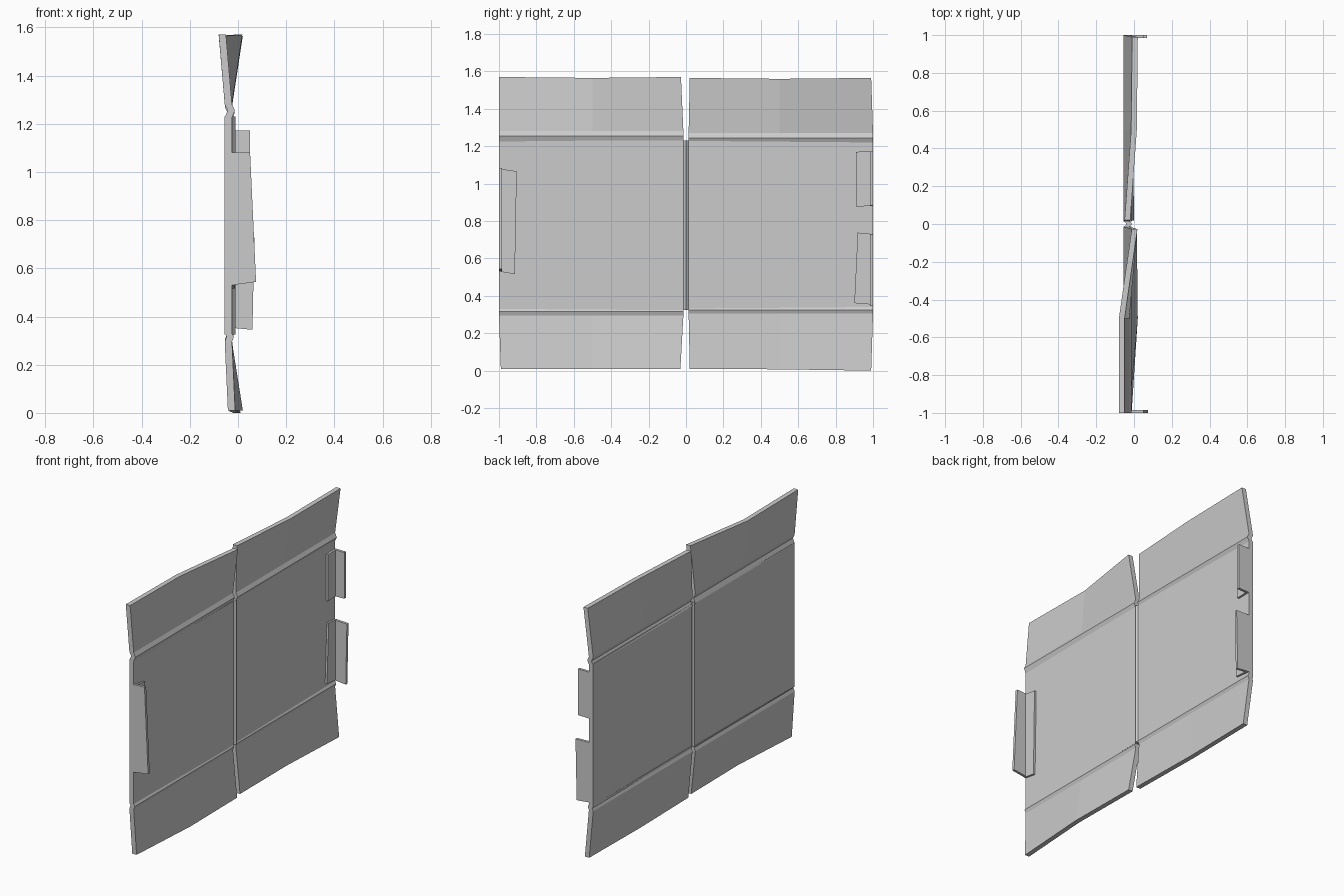
import bpy, bmesh
from mathutils import Vector

cube = bpy.data.objects.get("Cube")
if cube:
    bpy.data.objects.remove(cube, do_unlink=True)

card = bpy.data.materials.new("card_grey")
card.use_nodes = True
card.diffuse_color = (0.6, 0.6, 0.6, 1)
card.node_tree.nodes["Principled BSDF"].inputs["Base Color"].default_value = (0.6, 0.6, 0.6, 1)

THICK = 0.03
FACE = -0.025  # x of the inner face of the main panel


def sheet(name, rows, offset):
    """Skin a grid of points, then thicken it by the offset vector."""
    bm = bmesh.new()
    grid = [[bm.verts.new(p) for p in row] for row in rows]
    for a, b in zip(grid, grid[1:]):
        for i in range(len(a) - 1):
            bm.faces.new((a[i], a[i + 1], b[i + 1], b[i]))
    out = bmesh.ops.extrude_face_region(bm, geom=bm.faces[:], use_keep_orig=True)
    moved = [v for v in out["geom"] if isinstance(v, bmesh.types.BMVert)]
    bmesh.ops.translate(bm, verts=moved, vec=Vector(offset))
    bmesh.ops.recalc_face_normals(bm, faces=bm.faces[:])
    mesh = bpy.data.meshes.new(name)
    bm.to_mesh(mesh)
    bm.free()
    mesh.materials.append(card)
    obj = bpy.data.objects.new(name, mesh)
    bpy.context.collection.objects.link(obj)
    return obj


# Main panel with a raised fold down the middle
fold = [(-1, FACE), (-0.013, FACE + 0.004), (0, FACE + 0.015), (0.013, FACE + 0.004), (1, FACE)]
sheet("main_panel", [[(x, y, z) for y, x in fold] for z in (0.325, 1.23)], (-THICK, 0, 0))


def flap(name, crease, ridge, tip):
    """Flap: crease heights, ridge size, and three tip points (x, y, z)."""
    ys = [-1, -0.5, -0.014] if tip[0][1] < 0 else [0.014, 0.5, 1]
    rows = [[(FACE + dx, y, z) for y in ys] for z, dx in zip(crease, (0, ridge, 0))]
    sheet(name, rows + [tip], (-THICK, 0, 0))


# Four flaps, each slightly warped
flap("upper_front_flap", (1.225, 1.255, 1.28), 0.012,
     [(-0.05, -1, 1.57), (-0.05, -0.5, 1.565), (0.018, -0.027, 1.57)])
flap("upper_back_flap", (1.22, 1.245, 1.27), 0.012,
     [(-0.02, 0.02, 1.565), (0.015, 0.5, 1.56), (0.02, 0.99, 1.565)])
flap("lower_front_flap", (0.33, 0.316, 0.295), 0.008,
     [(-0.012, -0.99, 0.01), (0.02, -0.5, 0.01), (0.015, -0.03, 0.01)])
flap("lower_back_flap", (0.34, 0.325, 0.305), 0.008,
     [(0, 0.02, 0.01), (-0.005, 0.5, 0.007), (0.01, 0.99, 0)])


def tab(name, side, low, high, reach_low, reach_high, lip_low, lip_high, slant):
    """Angled tab: a lip lying on the panel and a wing standing out at its edge."""
    sheet(name + "_lip", [[(FACE, side, low), (FACE, side * lip_low, low - slant)],
                          [(FACE, side, high), (FACE, side * lip_high, high - slant)]],
          (0.013, 0, 0))
    sheet(name + "_wing", [[(FACE, side, low), (reach_low, side, low + slant)],
                           [(FACE, side, high), (reach_high, side, high + slant / 4)]],
          (0, -side * 0.016, 0))


tab("front_tab", -1, 0.53, 1.08, 0.075, 0.05, 0.915, 0.905, 0.014)
tab("upper_back_tab", 1, 0.88, 1.172, 0.05, 0.05, 0.91, 0.91, 0.002)
tab("lower_back_tab", 1, 0.353, 0.73, 0.06, 0.068, 0.9, 0.918, -0.008)
